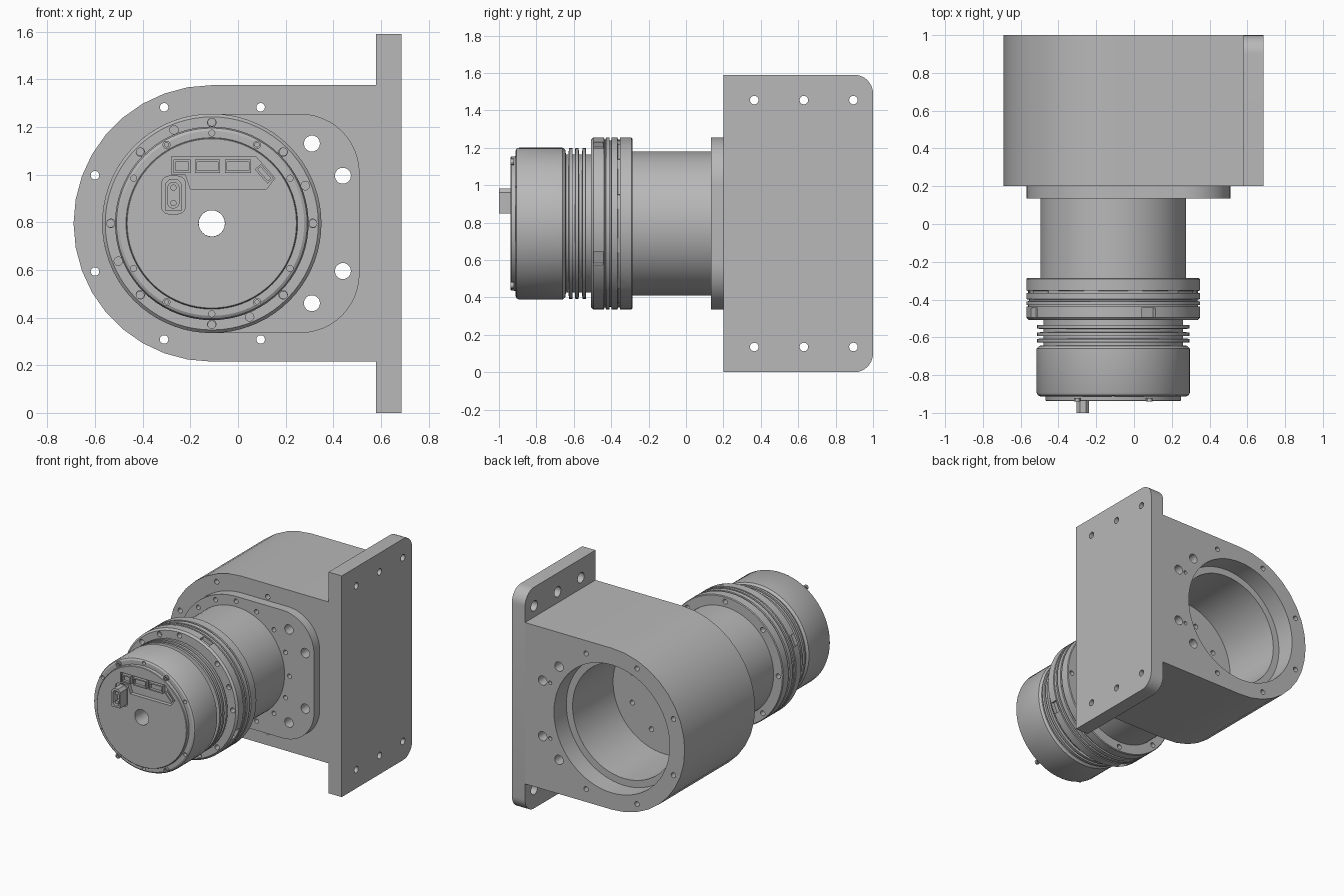
import bpy, bmesh
from math import sin, cos, pi, radians
from mathutils import Matrix, Vector

if "Cube" in bpy.data.objects:
    bpy.data.objects.remove(bpy.data.objects["Cube"])

CX, CZ = -0.11, 0.795            # axis of the round parts, running along y
SIDEWAYS = Matrix.Rotation(pi / 2, 4, "Z")

grey = bpy.data.materials.new("machined grey")
grey.use_nodes = True
grey.diffuse_color = (0.48, 0.48, 0.48, 1)
grey.node_tree.nodes["Principled BSDF"].inputs["Base Color"].default_value = grey.diffuse_color


def polar(r, degrees):
    a = radians(degrees)
    return CX + r * cos(a), CZ + r * sin(a)


def arc(cx, cz, r, start, end, n):
    angles = [radians(start + (end - start) * i / n) for i in range(n + 1)]
    return [(cx + r * cos(a), cz + r * sin(a)) for a in angles]


def rounded(x0, x1, z0, z1, r, n=5):
    return (arc(x1 - r, z1 - r, r, 0, 90, n) + arc(x0 + r, z1 - r, r, 90, 180, n)
            + arc(x0 + r, z0 + r, r, 180, 270, n) + arc(x1 - r, z0 + r, r, 270, 360, n))


def prism(bm, pts, y0, y1, mat=Matrix()):
    """Extrude an (x, z) outline along y."""
    rings = [[bm.verts.new(mat @ Vector((x, y, z))) for x, z in pts] for y in (y0, y1)]
    bm.faces.new(rings[0])
    bm.faces.new(rings[1][::-1])
    for i in range(len(pts)):
        j = (i + 1) % len(pts)
        bm.faces.new((rings[0][i], rings[0][j], rings[1][j], rings[1][i]))


def lathe(bm, profile, cx, cz, n=16, mat=Matrix()):
    """Spin a closed (radius, y) profile about an axis along y."""
    rings = []
    for k in range(n):
        a = 2 * pi * k / n
        rings.append([bm.verts.new(mat @ Vector((cx + r * cos(a), y, cz + r * sin(a))))
                      for r, y in profile])
    for k in range(n):
        a, b = rings[k], rings[(k + 1) % n]
        for i in range(len(profile)):
            j = (i + 1) % len(profile)
            if profile[i][0] or profile[j][0]:
                bm.faces.new((a[i], a[j], b[j], b[i]))


def hole(bm, pos, r, y0, y1, n=14):
    lathe(bm, [(0, y0), (r, y0), (r, y1), (0, y1)], pos[0], pos[1], n)


def block(bm, x, z, w, h, y0, y1, turn=0):
    """Box centred on (x, z), turned about the y direction."""
    c, s = cos(radians(turn)), sin(radians(turn))
    prism(bm, [(x + c * u * w / 2 - s * v * h / 2, z + s * u * w / 2 + c * v * h / 2)
               for u, v in ((-1, -1), (1, -1), (1, 1), (-1, 1))], y0, y1)


def finish(name, bm):
    bmesh.ops.remove_doubles(bm, verts=bm.verts, dist=1e-5)
    bmesh.ops.recalc_face_normals(bm, faces=bm.faces)
    me = bpy.data.meshes.new(name)
    bm.to_mesh(me)
    bm.free()
    ob = bpy.data.objects.new(name, me)
    bpy.context.collection.objects.link(ob)
    me.materials.append(grey)
    return ob


def select(ob):
    bpy.ops.object.select_all(action="DESELECT")
    ob.select_set(True)
    bpy.context.view_layer.objects.active = ob


def part(name, bm, cut=None):
    """Make a part, carve the cutter out of it, and shade it."""
    ob = finish(name, bm)
    select(ob)
    if cut:
        cutter = finish(name + "_cutter", cut)
        cutter.hide_render = True
        mod = ob.modifiers.new("carve", "BOOLEAN")
        mod.operation, mod.solver, mod.object = "DIFFERENCE", "EXACT", cutter
        mod.use_self = True
        bpy.ops.object.modifier_apply(modifier=mod.name)
        bpy.data.objects.remove(cutter)
        select(ob)
    bpy.ops.object.shade_smooth_by_angle(angle=radians(30))
    return ob


mount_holes = [(0.31, 1.13), (0.44, 0.995), (0.44, 0.595), (0.31, 0.46)]

# Housing: round on one side, with a stepped bore open at the back
bm, cut = bmesh.new(), bmesh.new()
prism(bm, arc(CX, CZ, 0.58, 90, 270, 18) + [(0.58, CZ - 0.58), (0.58, CZ + 0.58)], 0.2, 1)
lathe(cut, [(0, 0.1), (0.055, 0.1), (0.055, 0.4), (0.41, 0.4), (0.41, 0.86),
            (0.46, 0.86), (0.46, 1.1), (0, 1.1)], CX, CZ, 64)
for p in mount_holes:
    hole(cut, p, 0.034, 0.1, 1.1)
for z in (0.595, 0.995):
    hole(cut, (0.38, z), 0.013, 0.9, 1.1)
for dz in (-1, 1):
    for x, d in ((-0.6, 0.202), (-0.31, 0.487), (0.095, 0.487)):
        hole(cut, (x, CZ + dz * d), 0.018, 0.1, 1.1)
for k in range(8):
    hole(cut, polar(0.28, 22 + 45 * k), 0.018, 0.36, 0.42)
part("housing", bm, cut)

# Mounting plate with rounded rear corners and counterbored screw holes
bm, cut = bmesh.new(), bmesh.new()
prism(bm, [(0.2, 0)] + arc(0.9, 0.1, 0.1, 270, 360, 8)
      + arc(0.9, 1.49, 0.1, 0, 90, 8) + [(0.2, 1.59)], -0.685, -0.58, SIDEWAYS)
for y in (0.365, 0.63, 0.895):
    for z in (0.135, 1.455):
        lathe(cut, [(0, -0.7), (0.023, -0.7), (0.023, -0.63), (0.037, -0.63),
                    (0.037, -0.5), (0, -0.5)], y, z, 16, SIDEWAYS)
part("mounting_plate", bm, cut)

# Flange between the housing and the drive
bm, cut = bmesh.new(), bmesh.new()
prism(bm, arc(CX, CZ, 0.46, 90, 270, 28) + arc(0.26, CZ - 0.21, 0.25, 270, 360, 12)
      + arc(0.26, CZ + 0.21, 0.25, 0, 90, 12), 0.135, 0.2)
hole(cut, (CX, CZ), 0.055, 0.1, 0.3, 24)
for p in mount_holes:
    hole(cut, p, 0.034, 0.1, 0.3)
for k in range(16):
    hole(cut, polar(0.425, 22.5 * k), 0.016, 0.1, 0.175)
part("flange", bm, cut)

# Drive body: hollow turned shape with tube, collar, fins and motor can
fins = []
for y in (-0.545, -0.583, -0.617):
    fins += [(0.37, y + 0.011), (0.403, y + 0.009), (0.403, y - 0.009), (0.37, y - 0.011)]
profile = [(0.055, 0.15), (0.386, 0.15), (0.386, -0.287), (0.455, -0.287), (0.46, -0.292),
           (0.46, -0.352), (0.45, -0.354), (0.45, -0.364), (0.46, -0.366), (0.46, -0.398),
           (0.445, -0.4), (0.445, -0.408), (0.46, -0.41), (0.46, -0.428), (0.45, -0.43),
           (0.45, -0.436), (0.46, -0.438), (0.46, -0.495), (0.447, -0.508), (0.37, -0.508)]
profile += fins + [(0.37, -0.642), (0.392, -0.645), (0.406, -0.66), (0.406, -0.892),
                   (0.4, -0.905), (0.388, -0.912), (0.36, -0.912), (0.358, -0.934),
                   (0.355, -0.937), (0.055, -0.937)]
bm, cut = bmesh.new(), bmesh.new()
lathe(bm, profile, CX, CZ, 72)
for k in range(8):
    hole(cut, polar(0.423, 45 * k), 0.018, -0.6 + 0.085, -0.2)
for k in range(4):
    hole(cut, polar(0.423, 22 + 90 * k), 0.018, -0.515, -0.48)
    x, z = polar(0.455, 66 + 90 * k)
    block(cut, x, z, 0.05, 0.08, -0.495, -0.445, 66 + 90 * k)
for k in range(12):
    x, z = polar(0.46, 15 + 30 * k)
    block(cut, x, z, 0.03, 0.08, -0.366, -0.352, 15 + 30 * k)
for k in range(6):
    hole(cut, polar(0.379, 30 + 60 * k), 0.013, -0.95, -0.88)
for sx in (-1, 1):
    for sz in (-1, 1):
        hole(cut, (CX + sx * 0.19, CZ + sz * 0.33), 0.021, -0.95, -0.925)
# recess for the sockets and a rounded pocket for the power plug
prism(cut, [(-0.28, 1.075), (0.075, 1.075), (0.155, 0.985), (0.12, 0.94), (-0.2, 0.94),
            (-0.22, 1.0), (-0.28, 1.0)], -0.96, -0.91)
prism(cut, rounded(-0.32, -0.222, 0.835, 0.993, 0.03), -0.96, -0.925)
part("drive_body", bm, cut)

# Screw heads on the motor face
bm = bmesh.new()
for sx in (-1, 1):
    for sz in (-1, 1):
        lathe(bm, [(0.009, -0.92), (0.017, -0.92), (0.017, -0.939), (0.009, -0.939)],
              CX + sx * 0.19, CZ + sz * 0.33, 12)
part("face_screws", bm)

# Signal sockets inside the recess
bm, cut = bmesh.new(), bmesh.new()
for x, z, w, turn in ((-0.235, 1.035, 0.07, 0), (-0.128, 1.035, 0.105, 0),
                      (0.0, 1.035, 0.11, 0), (0.11, 1.003, 0.08, -48)):
    h = 0.034 if turn else 0.055
    block(bm, x, z, w, h, -0.936, -0.905, turn)
    block(cut, x, z, w - 0.016, h - 0.018, -0.95, -0.917, turn)
part("signal_sockets", bm, cut)

# Power plug with two pins
bm, cut = bmesh.new(), bmesh.new()
prism(bm, [(-0.305, 0.848), (-0.237, 0.848), (-0.237, 0.962), (-0.255, 0.982),
           (-0.287, 0.982), (-0.305, 0.962)], -1, -0.92)
prism(cut, rounded(-0.294, -0.248, 0.86, 0.966, 0.02), -1.1, -0.95)
part("power_plug", bm, cut)
bm = bmesh.new()
for z in (0.88, 0.945):
    hole(bm, (-0.271, z), 0.013, -0.99, -0.94)
part("power_pins", bm)
